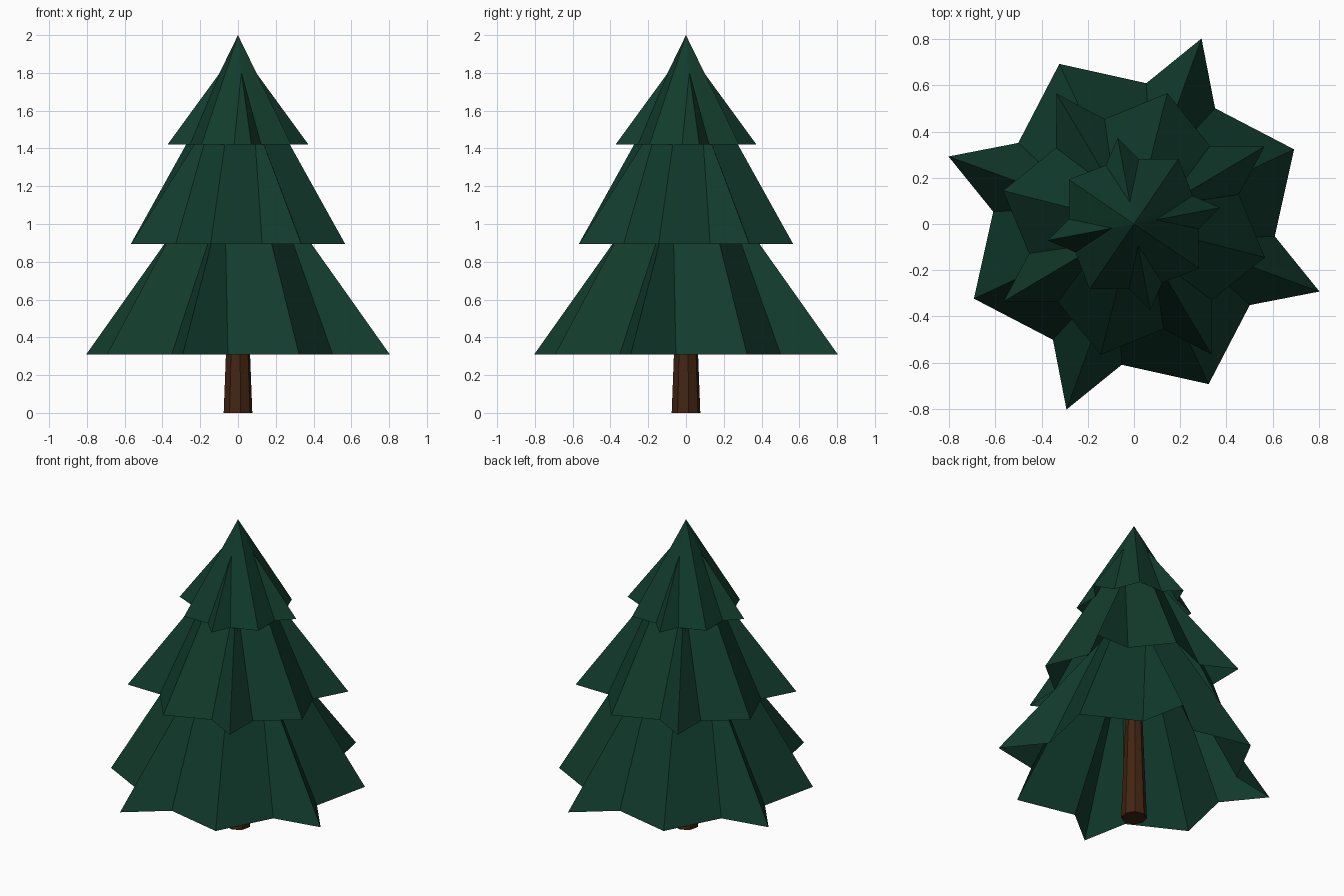
import bpy, bmesh
from math import sin, cos, radians

if "Cube" in bpy.data.objects:
    bpy.data.objects.remove(bpy.data.objects["Cube"])


def material(name, color):
    m = bpy.data.materials.new(name)
    m.diffuse_color = (*color, 1)
    m.use_nodes = True
    m.node_tree.nodes["Principled BSDF"].inputs["Base Color"].default_value = m.diffuse_color
    return m


def add_object(name, bm, mat):
    me = bpy.data.meshes.new(name)
    bm.to_mesh(me)
    bm.free()
    ob = bpy.data.objects.new(name, me)
    bpy.context.collection.objects.link(ob)
    me.materials.append(mat)
    return ob


GREEN = material("needle green", (0.006, 0.045, 0.026))
BROWN = material("bark brown", (0.055, 0.018, 0.006))


# Open star-shaped cone: four long tips, four short tips, valleys beside the long tips
def tier(name, z, height, long_r, short_r, valley_r, angle, split=0.66):
    bm = bmesh.new()

    def point(r, a, h):
        a = radians(a)
        return bm.verts.new((r * cos(a), r * sin(a), z + h))

    apex = point(0, 0, height)
    tips, shorts, lefts, rights, tops = [], [], [], [], []
    for i in range(4):
        a = angle + 90 * i
        tips.append(point(long_r, a, 0))
        rights.append(point(valley_r, a - 15, 0))
        lefts.append(point(valley_r, a + 15, 0))
        shorts.append(point(short_r, a + 45, 0))
        tops.append(point(valley_r * (1 - split), a, height * split))
    for i in range(4):
        j = (i + 1) % 4
        for f in ((rights[i], tips[i], tops[i]), (tips[i], lefts[i], tops[i]),
                  (rights[i], tops[i], apex), (tops[i], lefts[i], apex),
                  (lefts[i], shorts[i], apex), (shorts[i], rights[j], apex)):
            bm.faces.new(f)
    return add_object(name, bm, GREEN)


tier("lower_branches", 0.31, 1.30, 0.855, 0.765, 0.612, -20)
tier("middle_branches", 0.895, 1.02, 0.657, 0.585, 0.472, 30.7)
tier("upper_branches", 1.42, 0.58, 0.380, 0.342, 0.282, 10.7)

# Tapered eight-sided trunk reaching up inside the branches
bm = bmesh.new()
rings = [[bm.verts.new((r * cos(radians(10 + 45 * i)), r * sin(radians(10 + 45 * i)), z))
          for i in range(8)] for r, z in ((0.077, 0), (0.042, 0.9))]
for i in range(8):
    j = (i + 1) % 8
    bm.faces.new((rings[0][i], rings[0][j], rings[1][j], rings[1][i]))
bm.faces.new(rings[0][::-1])
bm.faces.new(rings[1])
add_object("trunk", bm, BROWN)
